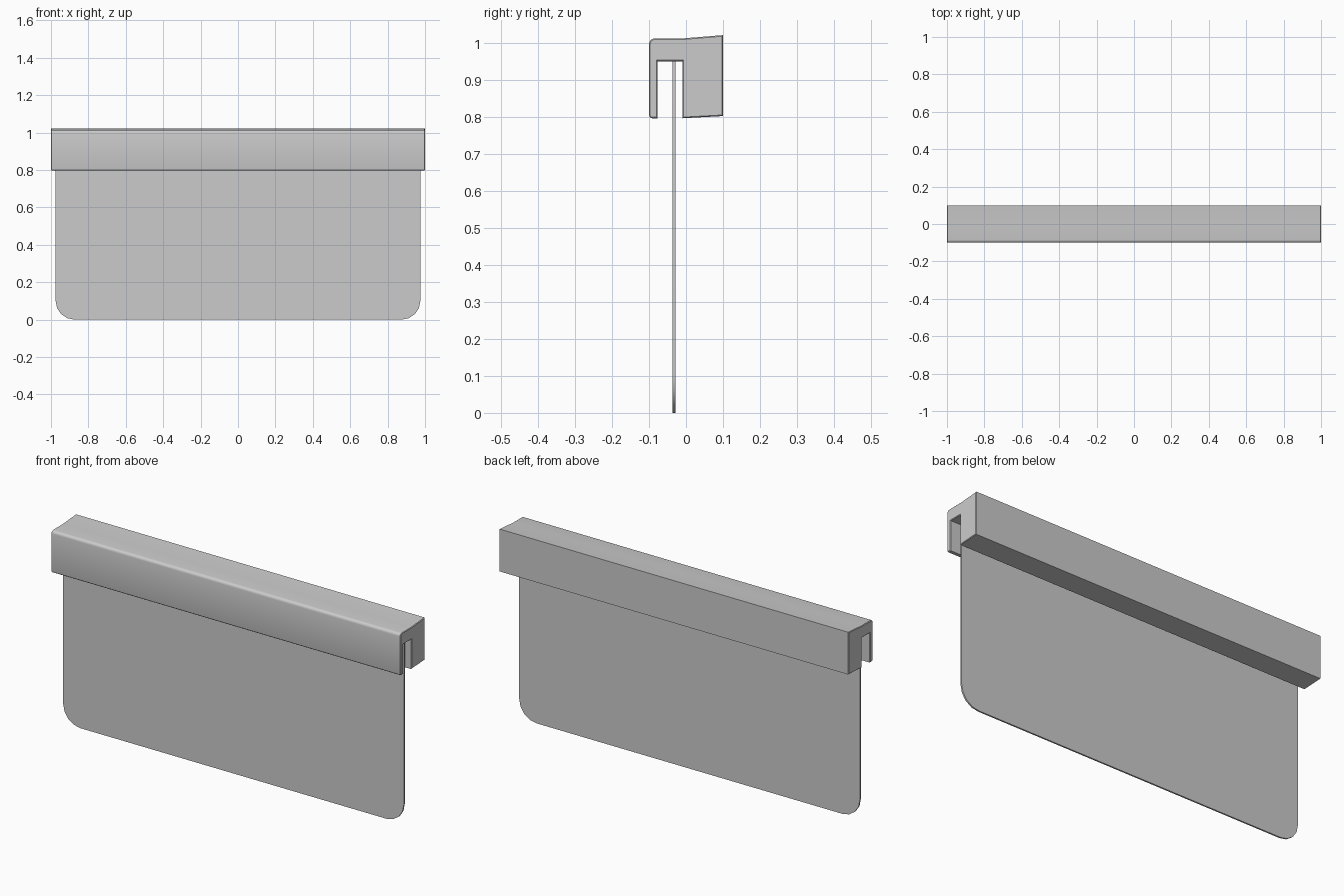
import bpy, bmesh, math

if "Cube" in bpy.data.objects:
    bpy.data.objects.remove(bpy.data.objects["Cube"])


def arc(cx, cy, r, a0, a1, n):
    return [(cx + r * math.cos(math.radians(a0 + (a1 - a0) * i / n)),
             cy + r * math.sin(math.radians(a0 + (a1 - a0) * i / n))) for i in range(n + 1)]


def extrude(name, points, direction, bevel=0):
    bm = bmesh.new()
    face = bm.faces.new([bm.verts.new(p) for p in points])
    moved = bmesh.ops.extrude_face_region(bm, geom=[face], use_keep_orig=True)
    verts = [g for g in moved["geom"] if isinstance(g, bmesh.types.BMVert)]
    bmesh.ops.translate(bm, verts=verts, vec=direction)
    bmesh.ops.recalc_face_normals(bm, faces=bm.faces)
    if bevel:
        # fine chamfer around both end caps
        caps = [e for e in bm.edges if abs(e.verts[0].co.x - e.verts[1].co.x) < 1e-6]
        bmesh.ops.bevel(bm, geom=caps, offset=bevel, segments=1, affect='EDGES', profile=0.5)
    mesh = bpy.data.meshes.new(name)
    bm.to_mesh(mesh)
    bm.free()
    ob = bpy.data.objects.new(name, mesh)
    bpy.context.collection.objects.link(ob)
    bpy.ops.object.select_all(action='DESELECT')
    ob.select_set(True)
    bpy.context.view_layer.objects.active = ob
    bpy.ops.object.shade_smooth_by_angle(angle=math.radians(30))
    return ob


# Top rail: slotted section with rounded front edges, run along x
rail = (arc(-0.092, 0.805, 0.008, 270, 180, 3)
        + arc(-0.085, 0.998, 0.015, 180, 90, 4)
        + [(-0.01, 1.013), (0.10, 1.022), (0.10, 0.803), (-0.01, 0.797),
           (-0.01, 0.951), (-0.077, 0.951), (-0.077, 0.797)])
extrude("top_rail", [(-1.0, y, z) for y, z in rail], (2.0, 0, 0), 0.003)

# Thin blade hanging in the slot, with rounded lower corners
blade = (arc(-0.875, 0.10, 0.10, 180, 270, 4) + arc(0.875, 0.10, 0.10, 270, 360, 4)
         + [(0.975, 0.951), (-0.975, 0.951)])
extrude("blade", [(x, -0.037, z) for x, z in blade], (0, 0.008, 0))
